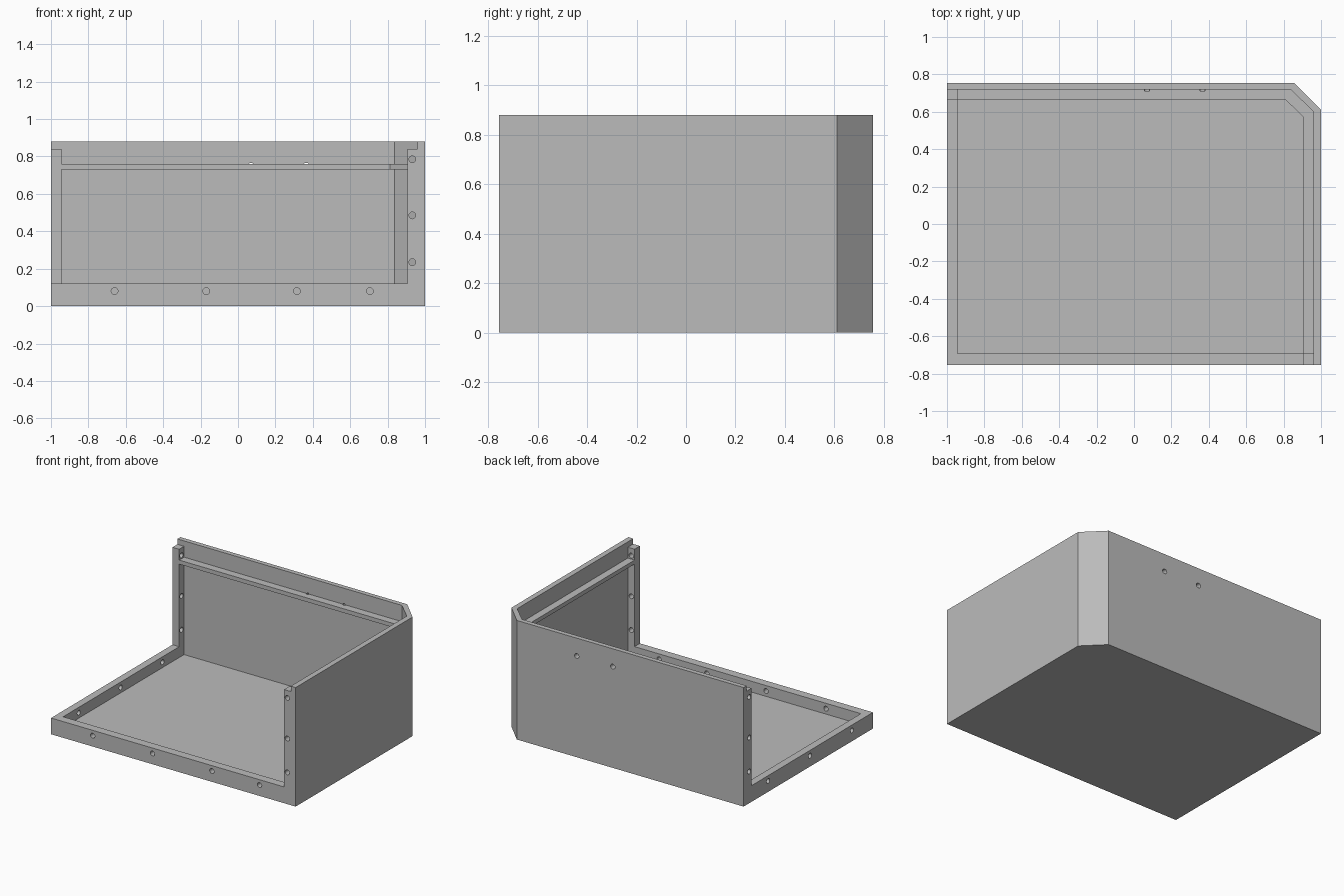
import bpy
import bmesh
from math import radians
from mathutils import Matrix, Vector

if "Cube" in bpy.data.objects:
    bpy.data.objects.remove(bpy.data.objects["Cube"], do_unlink=True)

grey = bpy.data.materials.new("plain grey")
grey.use_nodes = True
colour = (0.5, 0.5, 0.5, 1)
grey.diffuse_color = colour
grey.node_tree.nodes["Principled BSDF"].inputs["Base Color"].default_value = colour


def make_object(name, bm):
    bmesh.ops.recalc_face_normals(bm, faces=bm.faces)
    mesh = bpy.data.meshes.new(name)
    bm.to_mesh(mesh)
    bm.free()
    mesh.materials.append(grey)
    obj = bpy.data.objects.new(name, mesh)
    bpy.context.collection.objects.link(obj)
    return obj


def prism(name, outline, low, high):
    bm = bmesh.new()
    face = bm.faces.new([bm.verts.new((x, y, low)) for x, y in outline])
    grown = bmesh.ops.extrude_face_region(bm, geom=[face])["geom"]
    verts = [v for v in grown if isinstance(v, bmesh.types.BMVert)]
    bmesh.ops.translate(bm, verts=verts, vec=(0, 0, high - low))
    return make_object(name, bm)


def hole(centre, axis, depth=0.12):
    bm = bmesh.new()
    turn = Vector((0, 0, 1)).rotation_difference(Vector(axis)).to_matrix().to_4x4()
    bmesh.ops.create_cone(bm, cap_ends=True, segments=24, radius1=0.018, radius2=0.018,
                          depth=depth, matrix=Matrix.Translation(centre) @ turn)
    return make_object("screw_hole", bm)


def chamfered(left, front, right, back, side_y, back_x):
    return [(left, front), (right, front), (right, side_y), (back_x, back), (left, back)]


# Solid block with one chamfered back corner
case = prism("open_case", chamfered(-1, -0.755, 1, 0.755, 0.61, 0.855), 0, 0.88)

# Hollows: below and above the ledge, the open front and side, and the lid seat
inside = chamfered(-0.945, -0.692, 0.96, 0.72, 0.6, 0.837)
opening = chamfered(-1.2, -0.95, 0.905, 0.663, 0.572, 0.812)
lid_seat = chamfered(-1.2, -0.95, 0.96, 0.72, 0.6, 0.837)
cutters = [
    prism("lower_hollow", inside, 0.04, 0.73),
    prism("upper_hollow", inside, 0.76, 1),
    prism("side_opening", opening, 0.12, 1),
    prism("lid_seat", lid_seat, 0.84, 1),
]

# Screw holes in the low rims, both posts and the back wall
cutters += [hole((x, -0.73, 0.08), (0, 1, 0)) for x in (-0.66, -0.17, 0.315, 0.705)]
cutters += [hole((-0.98, y, 0.08), (1, 0, 0)) for y in (-0.51, -0.02, 0.468)]
for z in (0.235, 0.485, 0.785):
    cutters.append(hole((0.932, -0.73, z), (0, 1, 0)))
    cutters.append(hole((-0.98, 0.69, z), (1, 0, 0)))
cutters += [hole((x, 0.772, 0.748), (0, 1, 0)) for x in (0.07, 0.365)]

# Carve the block
bpy.context.view_layer.objects.active = case
for cutter in cutters:
    cut = case.modifiers.new("cut", "BOOLEAN")
    cut.operation = "DIFFERENCE"
    cut.solver = "EXACT"
    cut.object = cutter
    bpy.ops.object.modifier_apply(modifier=cut.name)
    bpy.data.objects.remove(cutter, do_unlink=True)

# Smooth hole walls, sharp edges elsewhere
bpy.ops.object.select_all(action="DESELECT")
case.select_set(True)
bpy.ops.object.shade_smooth_by_angle(angle=radians(30))
